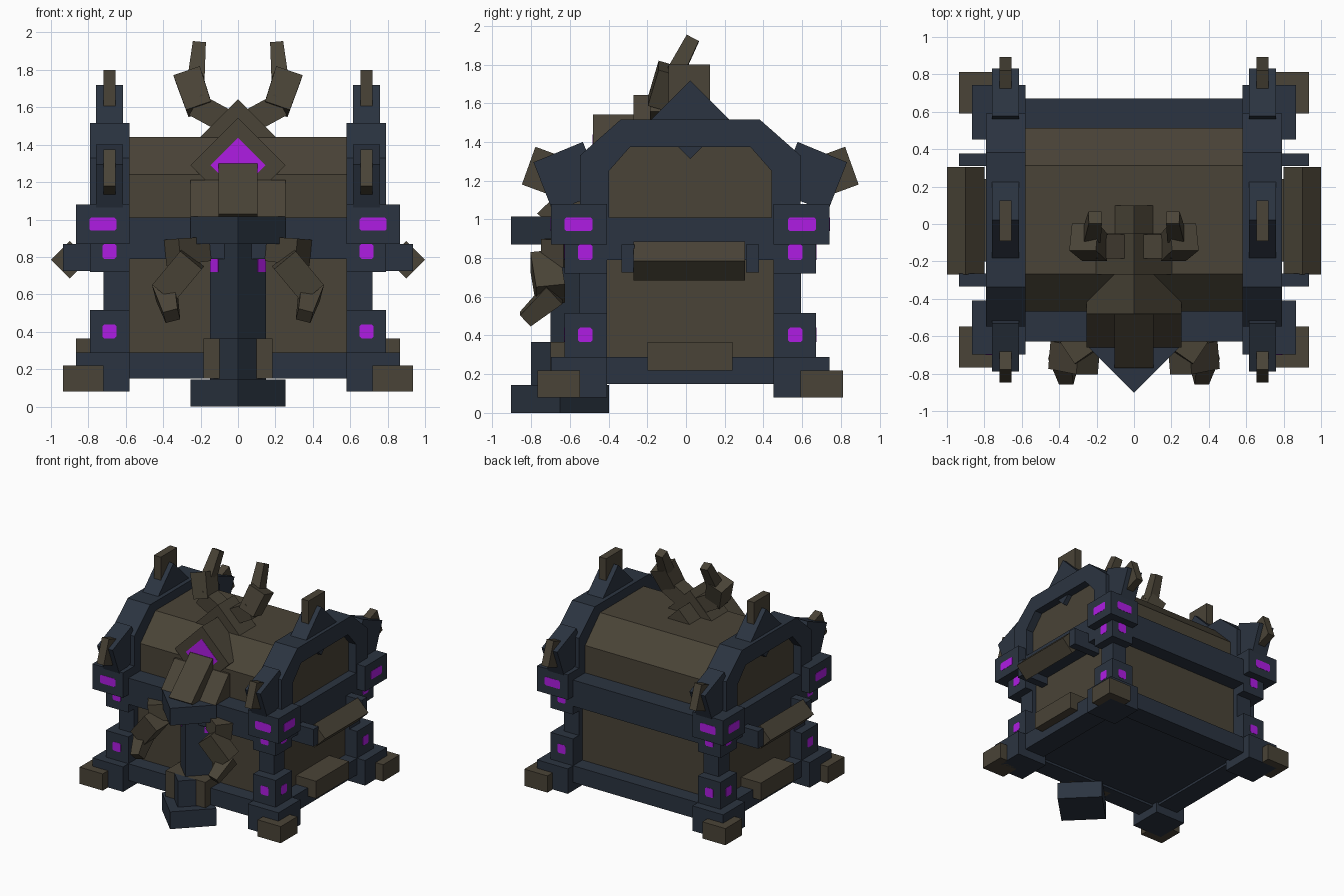
import bpy, bmesh
from mathutils import Vector

if "Cube" in bpy.data.objects:
    bpy.data.objects.remove(bpy.data.objects["Cube"], do_unlink=True)


def material(name, color):
    m = bpy.data.materials.new(name)
    m.use_nodes = True
    m.diffuse_color = (*color, 1)
    m.node_tree.nodes["Principled BSDF"].inputs["Base Color"].default_value = (*color, 1)
    return m


IRON = material("dark blue iron", (0.024, 0.034, 0.052))
WOOD = material("dull brown wood", (0.068, 0.057, 0.038))
GEM = material("purple gem", (0.43, 0.012, 0.77))
YC = 0.022         # middle of the chest in depth
SIDES = (1, -1)


def finish(name, bm, mat):
    bmesh.ops.recalc_face_normals(bm, faces=bm.faces)
    mesh = bpy.data.meshes.new(name)
    bm.to_mesh(mesh)
    bm.free()
    mesh.materials.append(mat)
    obj = bpy.data.objects.new(name, mesh)
    bpy.context.collection.objects.link(obj)
    return obj


def prism(name, pts, axis, a, b, mat):
    """Extrude a 2D profile along an axis from a to b."""
    bm = bmesh.new()

    def place(p, t):
        c = list(p)
        c.insert(axis, t)
        return bm.verts.new(c)
    lo, hi = [[place(p, t) for p in pts] for t in (a, b)]
    bm.faces.new(lo)
    bm.faces.new(hi)
    n = len(pts)
    for i in range(n):
        j = (i + 1) % n
        bm.faces.new((lo[i], lo[j], hi[j], hi[i]))
    return finish(name, bm, mat)


def box(name, x, y, z, mat):
    rect = [(x[0], y[0]), (x[1], y[0]), (x[1], y[1]), (x[0], y[1])]
    return prism(name, rect, 2, z[0], z[1], mat)


def flip(pair, s, c=0):
    return [c + s * v for v in pair]


def corners(name, x, y, z, mat):
    """Repeat a box at the four corners; y is measured from the middle."""
    for sx in SIDES:
        for sy in SIDES:
            box(name, flip(x, sx), flip(y, sy, YC), z, mat)


def diamond(u, v, r):
    return [(u + r, v), (u, v + r), (u - r, v), (u, v - r)]


def chamfered(u, v, c=0.01):
    (a, b), (p, q) = sorted(u), sorted(v)
    return [(a + c, p), (b - c, p), (b, p + c), (b, q - c),
            (b - c, q), (a + c, q), (a, q - c), (a, p + c)]


def bar(name, p, q, w0, w1, mat):
    """Tapered square bar between two points."""
    p, q = Vector(p), Vector(q)
    d = (q - p).normalized()
    u = d.cross(Vector((0, 1, 0))).normalized()
    v = d.cross(u)
    bm = bmesh.new()
    rings = [[bm.verts.new(c + (u * i + v * j) * w / 2)
              for i, j in ((1, 1), (-1, 1), (-1, -1), (1, -1))]
             for c, w in ((p, w0), (q, w1))]
    for r in rings:
        bm.faces.new(r)
    for i in range(4):
        j = (i + 1) % 4
        bm.faces.new((rings[0][i], rings[0][j], rings[1][j], rings[1][i]))
    return finish(name, bm, mat)


# Chest body and lid core
box("body_panels", (-0.68, 0.68), (YC - 0.525, YC + 0.525), (0.2, 1.0), WOOD)
box("floor", (-0.7, 0.7), (YC - 0.56, YC + 0.56), (0.17, 0.25), IRON)
lid = [(-0.49, 0.95), (-0.49, 1.24), (-0.29, 1.44),
       (0.29, 1.44), (0.49, 1.24), (0.49, 0.95)]
prism("lid_panels", [(y + YC, z) for y, z in lid], 0, -0.72, 0.72, WOOD)

# Base frame and rim rails
for s in SIDES:
    for name, z in (("base_rail", (0.15, 0.29)), ("rim_rail", (0.79, 1.01))):
        box(name + "_long", (-0.6, 0.6), flip((0.48, 0.65), s, YC), z, IRON)
        box(name + "_side", flip((0.6, 0.79), s), (YC - 0.5, YC + 0.5), z, IRON)

# Corner posts, blocks and feet
corners("corner_post", (0.58, 0.72), (0.43, 0.572), (0.2, 1.0), IRON)
corners("corner_foot", (0.58, 0.865), (0.43, 0.72), (0.08, 0.29), IRON)
corners("foot_cap", (0.72, 0.935), (0.57, 0.79), (0.08, 0.22), WOOD)
corners("lower_block", (0.58, 0.79), (0.43, 0.65), (0.28, 0.515), IRON)
corners("middle_block", (0.58, 0.79), (0.43, 0.65), (0.72, 0.87), IRON)
corners("upper_block", (0.58, 0.865), (0.43, 0.72), (0.87, 1.08), IRON)

# Gems on the corner blocks: x span, y span, z span, block faces in x and y
for gx, gy, gz, fx, fy in (((0.65, 0.795), (0.505, 0.65), (0.94, 1.01), 0.865, 0.72),
                           ((0.65, 0.725), (0.505, 0.58), (0.79, 0.87), 0.79, 0.65),
                           ((0.65, 0.725), (0.505, 0.58), (0.365, 0.44), 0.79, 0.65)):
    for sx in SIDES:
        for sy in SIDES:
            a, b = flip((fy - 0.003, fy + 0.002), sy, YC)
            prism("corner_gem", chamfered(flip(gx, sx), gz), 1, a, b, GEM)
            a, b = flip((fx - 0.003, fx + 0.002), sx)
            prism("corner_gem", chamfered(flip(gy, sy, YC), gz), 0, a, b, GEM)

# Side arches with spikes
half = [(0.57, 1.0), (0.57, 1.33), (0.36, 1.515)]
inner = [(0.31, 1.375), (0.42, 1.25), (0.42, 1.0)]
arch = half + [(-y, z) for y, z in reversed(half)] \
    + [(-y, z) for y, z in reversed(inner)] + inner
horn = [(0.555, 1.40), (0.81, 1.295), (0.71, 1.04), (0.45, 1.14)]
horn_tip = [(0.80, 1.375), (0.87, 1.18), (0.68, 1.11), (0.61, 1.305)]
for s in SIDES:
    prism("side_arch", [(y + YC, z) for y, z in arch], 0, s * 0.58, s * 0.79, IRON)
    prism("arch_peak", diamond(YC, 1.515, 0.203), 0, s * 0.615, s * 0.76, IRON)
    box("peak_spike", flip((0.655, 0.72), s), (-0.09, 0.125), (1.59, 1.80), WOOD)
    for sy in SIDES:
        prism("arch_horn", [(YC + sy * y, z) for y, z in horn], 0,
              s * 0.615, s * 0.76, IRON)
        prism("horn_tip", [(YC + sy * y, z) for y, z in horn_tip], 0,
              s * 0.655, s * 0.72, WOOD)

    # Side handle and lower side plate
    prism("side_handle", diamond(s * 0.9, 0.785, 0.1), 1, -0.27, 0.305, WOOD)
    for sy in SIDES:
        box("handle_mount", flip((0.68, 0.935), s), flip((0.287, 0.355), sy, YC),
            (0.725, 0.87), IRON)
    box("side_plate", flip((0.67, 0.865), s), (-0.2, 0.24), (0.22, 0.365), WOOD)

# Front clasp: diamond pillar, foot and head
prism("clasp_foot", diamond(0, -0.65, 0.253), 2, 0, 0.145, IRON)
prism("clasp_base", diamond(0, -0.65, 0.15), 2, 0.14, 0.365, IRON)
prism("clasp_pillar", diamond(0, -0.55, 0.15), 2, 0.3, 0.9, IRON)
prism("clasp_head", diamond(0, -0.65, 0.253), 2, 0.87, 1.015, IRON)
box("clasp_backing", (-0.185, 0.185), (-0.70, -0.5), (0.15, 0.365), WOOD)
for s in SIDES:
    # Eye plates sit on the slanted pillar faces
    strip = [(s * 0.104, -0.596), (s * 0.147, -0.553),
             (s * 0.150, -0.557), (s * 0.107, -0.600)]
    prism("clasp_eye", strip, 2, 0.72, 0.87, GEM)

# Lid crest: stepped diamonds and sloping snout
prism("crest_front", diamond(0, 1.29, 0.253), 1, -0.48, -0.2, WOOD)
prism("crest_middle", diamond(0, 1.44, 0.203), 1, -0.27, -0.05, WOOD)
prism("crest_back", diamond(0, 1.44, 0.102), 1, -0.1, 0.1, WOOD)
prism("crest_gem", diamond(0, 1.29, 0.148), 1, -0.482, -0.47, GEM)
prism("snout", [(-0.4, 1.30), (-0.485, 1.30), (-0.77, 1.03),
                (-0.75, 1.015), (-0.4, 1.015)], 0, -0.105, 0.105, WOOD)
prism("snout_base", [(-0.4, 1.21), (-0.485, 1.21), (-0.66, 1.015),
                     (-0.4, 1.015)], 0, -0.253, 0.253, WOOD)

# Crest antlers and clasp tusks: start, end, start width, end width
limbs = (("antler_root", (0.02, -0.12, 1.50), (0.23, -0.12, 1.615), 0.13, 0.13),
         ("antler_bend", (0.205, -0.13, 1.59), (0.268, -0.07, 1.775), 0.14, 0.15),
         ("antler_tip", (0.225, -0.06, 1.75), (0.208, 0.035, 1.935), 0.09, 0.07),
         ("tusk_root", (0.185, -0.58, 0.84), (0.35, -0.69, 0.825), 0.13, 0.14),
         ("tusk_bend", (0.245, -0.73, 0.79), (0.395, -0.70, 0.61), 0.15, 0.15),
         ("tusk_tip", (0.39, -0.68, 0.62), (0.355, -0.83, 0.485), 0.12, 0.08))
for s in SIDES:
    for name, (x0, y0, z0), (x1, y1, z1), w0, w1 in limbs:
        bar(name, (s * x0, y0, z0), (s * x1, y1, z1), w0, w1, WOOD)
